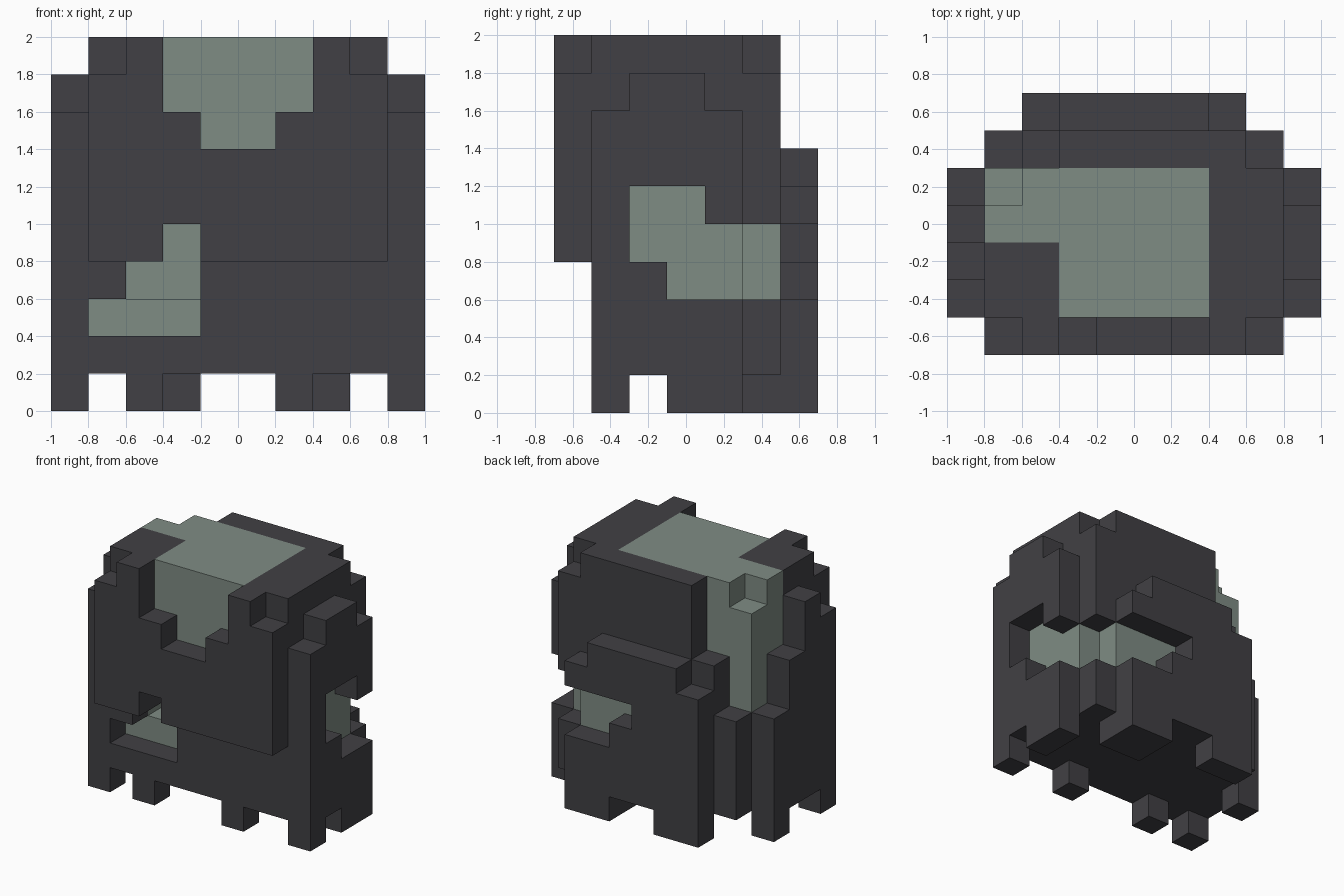
import bpy
import bmesh
from mathutils import Vector

cube = bpy.data.objects.get("Cube")
if cube:
    bpy.data.objects.remove(cube, do_unlink=True)

UNIT = 0.2                          # edge of one block
ORIGIN = Vector((-1.0, -0.7, 0.0))  # lower corner of the block grid


def make_material(name, rgb):
    mat = bpy.data.materials.new(name)
    mat.use_nodes = True
    mat.diffuse_color = (*rgb, 1)
    bsdf = mat.node_tree.nodes["Principled BSDF"]
    bsdf.inputs["Base Color"].default_value = (*rgb, 1)
    bsdf.inputs["Roughness"].default_value = 0.9
    return mat


dark = make_material("dark stone", (0.053, 0.051, 0.058))
green = make_material("grey green", (0.212, 0.262, 0.231))

cells = {}  # block position -> part name


def fill(part, *boxes):
    """Give every block in the boxes (x0, x1, y0, y1, z0, z1) to a part; None carves."""
    for x0, x1, y0, y1, z0, z1 in boxes:
        for x in range(x0, x1):
            for y in range(y0, y1):
                for z in range(z0, z1):
                    if part:
                        cells[x, y, z] = part
                    else:
                        cells.pop((x, y, z), None)


# Green core with a chipped rear corner
fill("core", (1, 9, 1, 5, 1, 10))
fill(None, (1, 2, 4, 5, 9, 10))

# Underside slab
fill("floor", (1, 9, 1, 5, 1, 2))

# Front wall, open at the top where the core shows
fill("front_wall", (0, 10, 1, 2, 1, 8))
fill("core", (3, 7, 1, 2, 7, 8))

# Raised front plate with a stepped notch in its top edge
fill("front_plate", (1, 9, 0, 1, 4, 9), (2, 3, 0, 1, 9, 10), (7, 8, 0, 1, 9, 10))
fill(None, (3, 7, 0, 1, 8, 9), (4, 6, 0, 1, 7, 8))

# Top rims
fill("left_rim", (1, 3, 1, 3, 8, 10))
fill("right_rim", (7, 9, 1, 5, 8, 10))

# Side walls; the left one steps down toward the back
fill("left_wall", (0, 1, 2, 3, 1, 9), (0, 1, 3, 4, 1, 7), (0, 1, 4, 5, 1, 5))
fill("right_wall", (9, 10, 2, 4, 1, 9), (9, 10, 4, 5, 1, 8))

# Back wall and the thicker plate on it
fill("back_wall", (1, 2, 5, 6, 1, 5), (2, 3, 5, 6, 1, 7),
     (3, 8, 5, 6, 1, 10), (8, 9, 5, 6, 1, 9))
fill("back_plate", (2, 8, 6, 7, 1, 6), (3, 7, 6, 7, 6, 7))

# Broken opening in the front
fill(None, (1, 4, 1, 2, 2, 3), (2, 4, 1, 3, 3, 4), (3, 4, 0, 3, 4, 5))

# Broken opening that wraps round the right rear corner
fill(None, (9, 10, 2, 4, 4, 6), (9, 10, 3, 5, 3, 5), (8, 9, 5, 6, 3, 5),
     (6, 8, 6, 7, 3, 5), (5, 6, 6, 7, 4, 5))
fill("core", (5, 8, 5, 6, 3, 5))

# Feet
for x in (0, 2, 6, 9):
    fill("front_feet", (x, x + 1, 1, 2, 0, 1))
fill("side_feet", (0, 1, 4, 5, 0, 1), (9, 10, 3, 5, 0, 1))
fill("back_feet", (2, 4, 6, 7, 0, 1), (6, 8, 5, 7, 0, 1))


def build(part, mat):
    """Make one object from the exposed block faces of a part."""
    bm = bmesh.new()
    for cell, owner in cells.items():
        if owner != part:
            continue
        for axis in range(3):
            for side in (0, 1):
                near = list(cell)
                near[axis] += 2 * side - 1
                if tuple(near) in cells:
                    continue
                u, v = (axis + 1) % 3, (axis + 2) % 3
                loop = [(0, 0), (1, 0), (1, 1), (0, 1)]
                verts = []
                for a, b in (loop if side else loop[::-1]):
                    p = Vector(cell)
                    p[axis] += side
                    p[u] += a
                    p[v] += b
                    verts.append(bm.verts.new(ORIGIN + p * UNIT))
                bm.faces.new(verts)
    bmesh.ops.remove_doubles(bm, verts=bm.verts[:], dist=0.001)
    bmesh.ops.dissolve_limit(bm, angle_limit=0.01, verts=bm.verts[:], edges=bm.edges[:])
    mesh = bpy.data.meshes.new(part)
    bm.to_mesh(mesh)
    bm.free()
    mesh.materials.append(mat)
    bpy.context.collection.objects.link(bpy.data.objects.new(part, mesh))


for part in sorted(set(cells.values())):
    build(part, green if part == "core" else dark)
